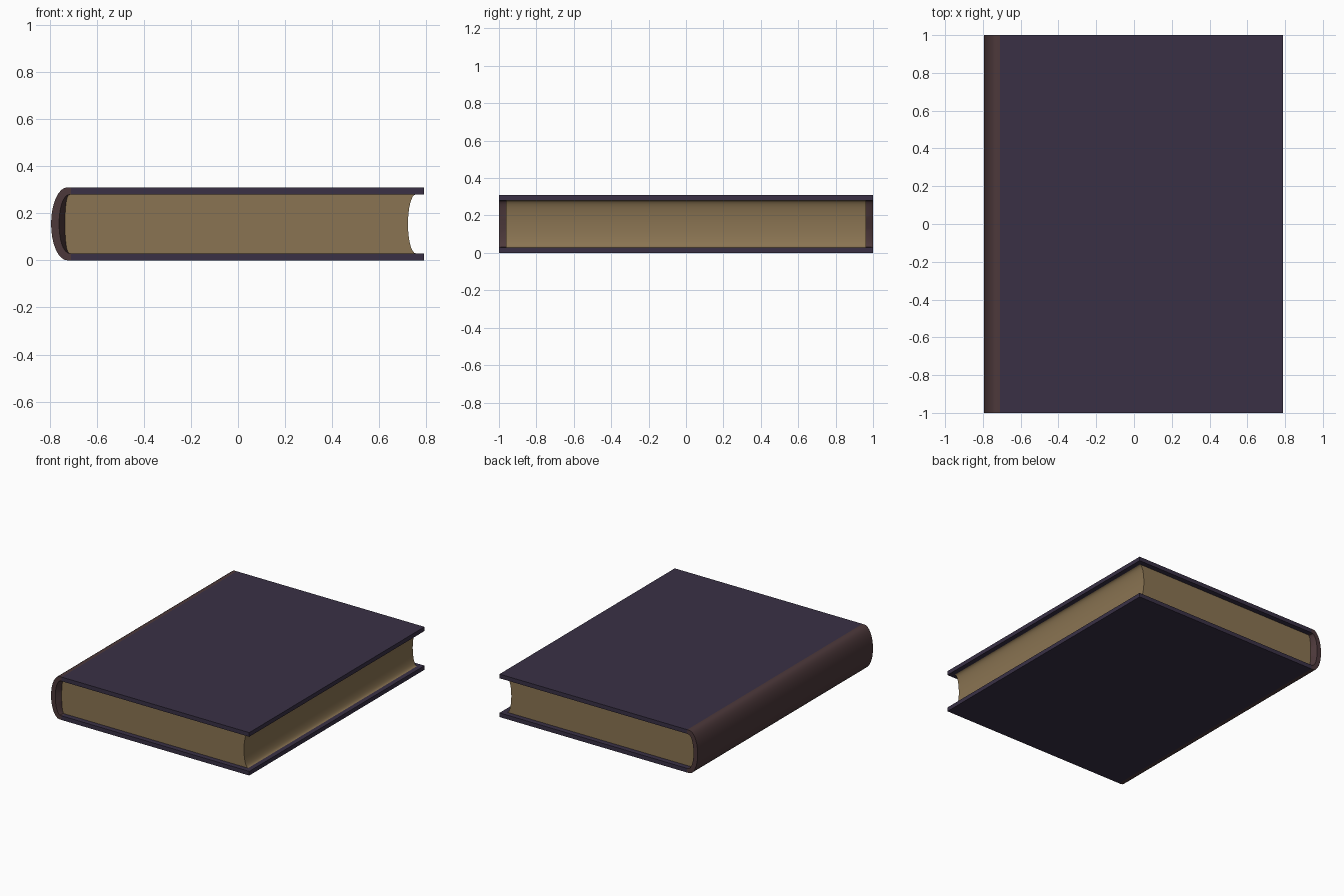
import bpy, bmesh, math

if "Cube" in bpy.data.objects:
    bpy.data.objects.remove(bpy.data.objects["Cube"])

THICK, BOARD, HALF = 0.31, 0.03, 1.0   # book thickness, board thickness, half length
MID = THICK / 2
HINGE = -0.71                          # where the spine meets the boards
PAGE_Y = 0.963


def material(name, rgb):
    m = bpy.data.materials.new(name)
    m.diffuse_color = (*rgb, 1)
    m.use_nodes = True
    m.node_tree.nodes["Principled BSDF"].inputs["Base Color"].default_value = m.diffuse_color
    return m


purple = material("dark_purple_cover", (0.041, 0.030, 0.060))
brown = material("dark_brown_spine", (0.073, 0.040, 0.043))
paper = material("tan_paper", (0.255, 0.175, 0.085))


def arc(x0, depth, half_h, power=1.0, n=16):
    """Half oval bulging to -x, listed from top to bottom."""
    pts = []
    for i in range(n + 1):
        t = math.pi / 2 - math.pi * i / n
        pts.append((x0 - depth * max(math.cos(t), 0) ** power,
                    MID + half_h * math.sin(t)))
    return pts


def loft(name, sections, mat):
    """Join equal XZ outlines, given as (y, points), into a closed solid."""
    bm = bmesh.new()
    rings = [[bm.verts.new((x, y, z)) for x, z in pts] for y, pts in sections]
    n = len(rings[0])
    for a, b in zip(rings, rings[1:]):
        for i in range(n):
            j = (i + 1) % n
            bm.faces.new((a[i], a[j], b[j], b[i]))
    bm.faces.new(rings[0])
    bm.faces.new(rings[-1])
    bmesh.ops.recalc_face_normals(bm, faces=bm.faces)
    mesh = bpy.data.meshes.new(name)
    bm.to_mesh(mesh)
    bm.free()
    mesh.materials.append(mat)
    ob = bpy.data.objects.new(name, mesh)
    bpy.context.collection.objects.link(ob)
    bpy.ops.object.select_all(action='DESELECT')
    bpy.context.view_layer.objects.active = ob
    ob.select_set(True)
    bpy.ops.object.shade_smooth_by_angle(angle=math.radians(30))
    return ob


# Front and back boards
for name, z in (("bottom_board", 0), ("top_board", THICK - BOARD)):
    rect = [(HINGE, z), (0.79, z), (0.79, z + BOARD), (HINGE, z + BOARD)]
    loft(name, [(-HALF, rect), (HALF, rect)], purple)

# Rounded spine, hollowed at both ends so it slopes in to the page block
outer = [(HINGE, THICK)] + arc(-0.725, 0.069, MID) + [(HINGE, 0)]
page_back = arc(HINGE, 0.025, MID - BOARD, 0.6)
rim = outer + arc(HINGE, 0.05, MID - BOARD, 0.8)[::-1]
deep = outer + page_back[::-1]
loft("spine", [(-HALF, rim), (-PAGE_Y + 0.004, deep),
               (PAGE_Y - 0.004, deep), (HALF, rim)], brown)

# Page block with rounded back and hollow fore edge
fore_edge = arc(0.755, 0.033, MID - BOARD)[::-1]
pages = page_back + fore_edge
loft("page_block", [(-PAGE_Y, pages), (PAGE_Y, pages)], paper)
